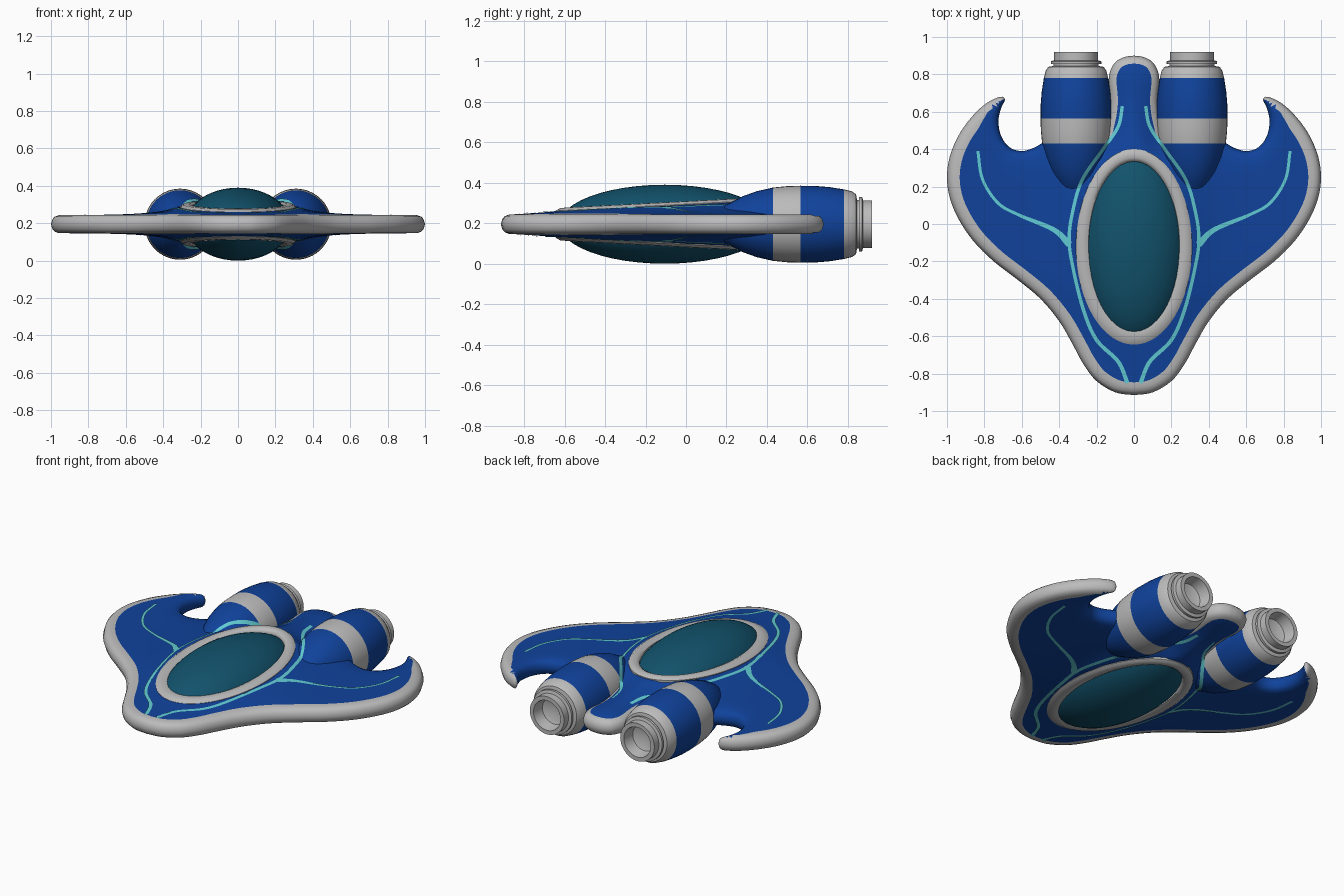
import bpy, bmesh, math
from mathutils import Vector
from mathutils.kdtree import KDTree
from mathutils.geometry import delaunay_2d_cdt

if "Cube" in bpy.data.objects:
    bpy.data.objects.remove(bpy.data.objects["Cube"])

ZC = 0.195  # mid plane, the craft is the same above and below


def material(name, rgb):
    m = bpy.data.materials.new(name)
    m.diffuse_color = (*rgb, 1)
    m.use_nodes = True
    m.node_tree.nodes["Principled BSDF"].inputs["Base Color"].default_value = m.diffuse_color
    return m


BLUE = material("hull blue", (0.005, 0.055, 0.33))
GREY = material("trim grey", (0.5, 0.5, 0.5))
GLASS = material("canopy teal", (0.006, 0.085, 0.15))
CYAN = material("stripe cyan", (0.12, 0.6, 0.65))


def finish(bm, name, mats, angle=None):
    bmesh.ops.remove_doubles(bm, verts=bm.verts, dist=1e-5)
    bmesh.ops.recalc_face_normals(bm, faces=bm.faces)
    me = bpy.data.meshes.new(name)
    bm.to_mesh(me)
    bm.free()
    for m in mats:
        me.materials.append(m)
    me.shade_smooth()
    ob = bpy.data.objects.new(name, me)
    bpy.context.collection.objects.link(ob)
    if angle:
        bpy.ops.object.select_all(action='DESELECT')
        ob.select_set(True)
        bpy.context.view_layer.objects.active = ob
        bpy.ops.object.shade_smooth_by_angle(angle=math.radians(angle))
    return ob


def spline(pts, n):
    """Catmull-Rom samples, n per span, with the last point included."""
    p = [Vector(q) for q in pts]
    p = [2 * p[0] - p[1]] + p + [2 * p[-1] - p[-2]]
    out = []
    for i in range(1, len(p) - 2):
        a, b, c, d = p[i - 1:i + 3]
        for k in range(n):
            t = k / n
            out.append(0.5 * (2 * b + (c - a) * t + (2 * a - 5 * b + 4 * c - d) * t * t
                              + (3 * b - a - 3 * c + d) * t ** 3))
    return out + [p[-2]]


# Right half of the hull outline, nose to tail
half = [(0, -.915), (.1, -.90), (.2, -.84), (.27, -.75), (.33, -.64), (.40, -.52), (.5, -.40),
        (.62, -.30), (.75, -.20), (.86, -.09), (.94, .03), (.985, .14), (1, .25), (.985, .36),
        (.94, .47), (.87, .57), (.79, .645), (.715, .68), (.69, .665), (.71, .62), (.725, .55),
        (.71, .47), (.665, .41), (.6, .39), (.53, .41), (.45, .45), (.3, .46), (.18, .46),
        (.145, .54), (.128, .65), (.135, .75), (.13, .81), (.1, .865), (.05, .893), (0, .9)]
N, TIP, TAIL = 16, 18, 27
right = spline(half, N)
tip = Vector(half[TIP])


def rim_width(i):
    if i <= TIP * N:
        return 0.068 * min(1, 0.25 + (right[i] - tip).length / 0.3)
    return 0.042 if i >= TAIL * N else 0


widths = [rim_width(i) for i in range(len(right))]
loop = right + [Vector((-p.x, p.y)) for p in right[-2:0:-1]]
widths += widths[-2:0:-1]
L = len(loop)
inward = []
for i in range(L):
    t = (loop[(i + 1) % L] - loop[i - 1]).normalized()
    inward.append(Vector((-t.y, t.x)))
kd = KDTree(L)
for i, p in enumerate(loop):
    kd.insert((p.x, p.y, 0), i)
kd.balance()


def edge_info(p):
    co, i, d = kd.find((p[0], p[1], 0))
    return d, i, (Vector((p[0], p[1])) - loop[i]).dot(inward[i]) > 0


def hull_half(x, y):
    """Half thickness: rounded rim plus a swelling towards the canopy."""
    d = edge_info((x, y))[0]
    if d < 1e-4:
        return 0
    k = max(0, 1 - d / 0.045)
    e = math.hypot(x / 0.31, (y + 0.122) / 0.523)
    s = min(1, d / 0.15)
    swell = (0.043 + 0.05 * (y + 0.12)) * math.exp(-2.3 * max(0, e - 1)) * s * s * (3 - 2 * s)
    return 0.048 * math.sqrt(1 - k * k) + (swell if e > 0.88 else 0)


# Hull: filled outline with rim rows and an inner grid, doubled above and below
pts = loop[::4]
ring_n = len(pts)
pts = list(pts)
for i in range(0, L, 4):
    rows = [0.008, 0.02, 0.042] + ([widths[i]] if widths[i] > 0.05 else [])
    for d in rows:
        q = loop[i] + inward[i] * d
        if edge_info(q)[0] > d * 0.93:
            pts.append(q)
for gx in range(-33, 34):
    for gy in range(-33, 34):
        q = Vector((gx * 0.03, gy * 0.03))
        d, _, inside = edge_info(q)
        if inside and d > 0.085:
            pts.append(q)
vs, _, fs, *_ = delaunay_2d_cdt(pts, [], [list(range(ring_n))], 1, 1e-5)
bm = bmesh.new()
hs = [hull_half(v.x, v.y) for v in vs]
for sgn in (1, -1):
    bv = [bm.verts.new((v.x, v.y, ZC + sgn * h)) for v, h in zip(vs, hs)]
    for f in fs:
        face = bm.faces.new([bv[i] for i in f])
        c = face.calc_center_median()
        d, i, _ = edge_info(c)
        face.material_index = int(d < widths[i])
finish(bm, "hull", [BLUE, GREY])

# Engines: turned profile of (y, radius, material of the span that follows)
profile = [(.13, 0, 0), (.15, .05, 0), (.20, .095, 0), (.28, .138, 0), (.35, .163, 0), (.43, .181, 1),
           (.50, .188, 1), (.565, .19, 0), (.64, .189, 0), (.71, .183, 0), (.78, .172, 1),
           (.82, .162, 1), (.84, .148, 1), (.845, .12, 1), (.855, .12, 1), (.855, .135, 1),
           (.87, .135, 1), (.875, .117, 1), (.92, .117, 1), (.92, .092, 1), (.85, .08, 1), (.82, 0, 1)]
EX = 0.31


def lathe(name, cx, seg=40):
    bm = bmesh.new()
    rings = [[bm.verts.new((cx + r * math.cos(a), y, ZC + r * math.sin(a)))
              for a in (2 * math.pi * k / seg for k in range(seg))] if r else
             [bm.verts.new((cx, y, ZC))] * seg for y, r, _ in profile]
    for j in range(len(rings) - 1):
        a, b = rings[j], rings[j + 1]
        for k in range(seg):
            m = (k + 1) % seg
            quad = list(dict.fromkeys((a[k], a[m], b[m], b[k])))
            bm.faces.new(quad).material_index = profile[j][2]
    finish(bm, name, [BLUE, GREY], 35)


lathe("engine_right", EX)
lathe("engine_left", -EX)


def surface_half(x, y):
    """Half thickness of hull or engine, whichever stands out further."""
    h = hull_half(x, y)
    for (y0, r0, _), (y1, r1, _) in zip(profile[:9], profile[1:10]):
        if y0 <= y < y1:
            r = r0 + (r1 - r0) * (y - y0) / (y1 - y0)
            h = max(h, math.sqrt(max(0, r * r - (abs(x) - EX) ** 2)))
    return h


# Canopy: one long ellipsoid showing above and below
bm = bmesh.new()
bmesh.ops.create_uvsphere(bm, u_segments=48, v_segments=24, radius=1)
for v in bm.verts:
    v.co = (v.co.x * 0.28, v.co.y * 0.52 - 0.105, ZC + v.co.z * 0.195)
finish(bm, "canopy", [GLASS])

# Canopy frames: oval bands, slightly higher at the rear
section = [(1, -.05), (1, -.012), (.75, .001), (.3, .002), (.05, -.006), (0, -.02), (0, -.08)]
for name, sgn in (("canopy_frame_top", 1), ("canopy_frame_bottom", -1)):
    bm = bmesh.new()
    cols = []
    for k in range(64):
        a = 2 * math.pi * k / 64
        col = []
        for t, dz in section:
            x = (0.24 + 0.07 * t) * math.cos(a)
            y = -0.108 - 0.014 * t + (0.442 + 0.081 * t) * math.sin(a)
            col.append(bm.verts.new((x, y, ZC + sgn * (0.105 + 0.052 * (y + 0.12) + dz))))
        cols.append(col)
    for k in range(64):
        a, b = cols[k], cols[(k + 1) % 64]
        for j in range(len(section) - 1):
            bm.faces.new((a[j], a[j + 1], b[j + 1], b[j]))
    finish(bm, name, [GREY], 50)

# Glowing stripes: thin ribbons that follow the surface
paths = {
    "body_stripe": ([(.035, -.85), (.085, -.735), (.2, -.62), (.27, -.46), (.325, -.24), (.347, -.08),
                     (.325, .08), (.275, .24), (.165, .4), (.085, .52), (.062, .63)], .011, .009),
    "wing_stripe": ([(.345, -.11), (.43, -.03), (.62, .05), (.73, .115), (.81, .24), (.835, .39)],
                    .018, .008)}
for name, (ctrl, w0, w1) in paths.items():
    line = spline(ctrl, 10)
    n = len(line)
    for side, label in ((1, "right"), (-1, "left")):
        bm = bmesh.new()
        for sgn in (1, -1):
            prev = None
            for i, p in enumerate(line):
                t = (line[min(i + 1, n - 1)] - line[max(i - 1, 0)]).normalized()
                w = w0 + (w1 - w0) * min(1, 2.5 * i / n)
                row = []
                for s in (-1, 0, 1):
                    x, y = p.x - t.y * w * s, p.y + t.x * w * s
                    row.append(bm.verts.new((side * x, y, ZC + sgn * (surface_half(x, y) + 0.004))))
                if prev:
                    for j in (0, 1):
                        q = [prev[j], prev[j + 1], row[j + 1], row[j]]
                        bm.faces.new(q if sgn * side < 0 else q[::-1])
                prev = row
        finish(bm, f"{name}_{label}", [CYAN])
